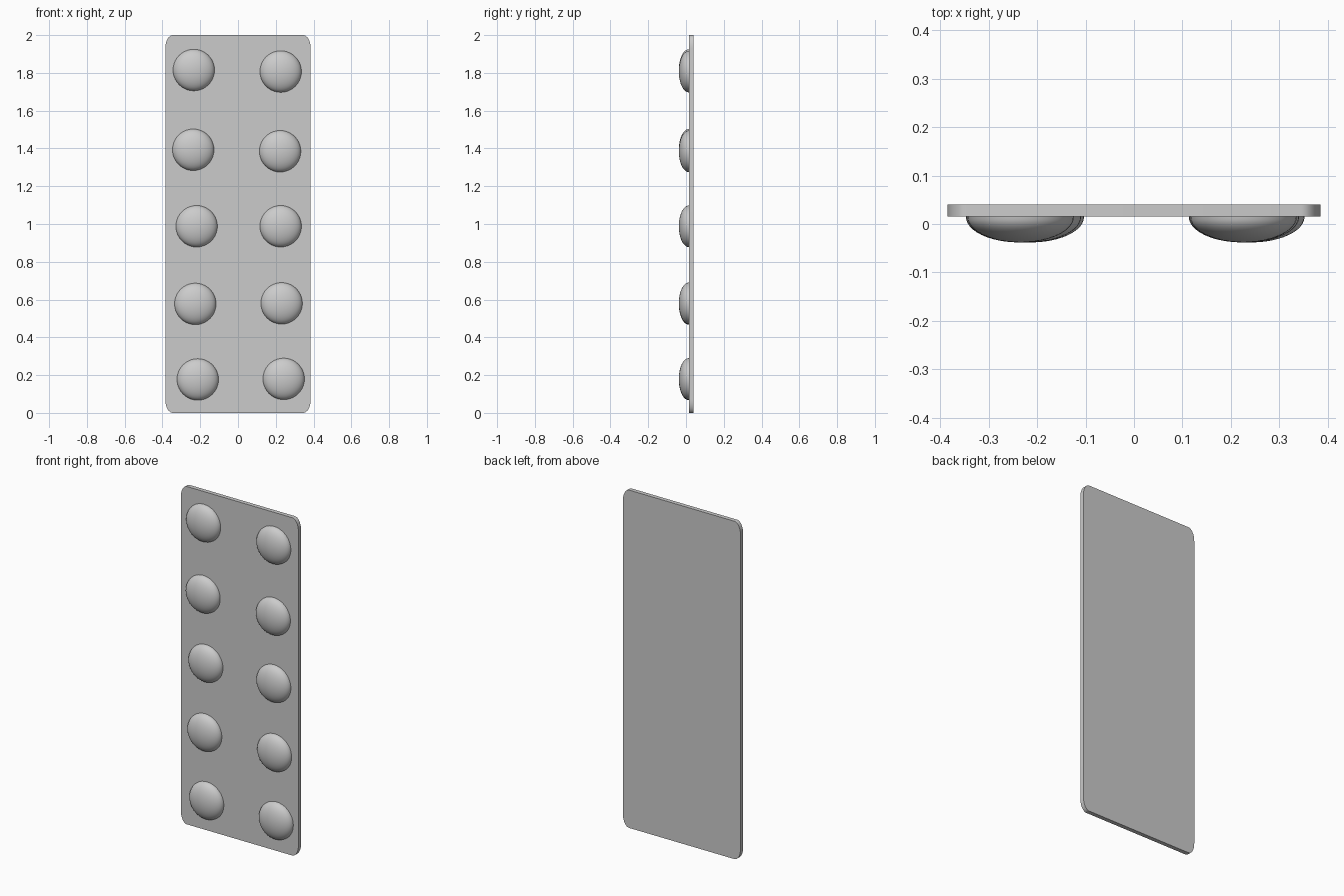
import bpy, bmesh, math

cube = bpy.data.objects.get("Cube")
if cube:
    bpy.data.objects.remove(cube, do_unlink=True)

grey = bpy.data.materials.new("light grey")
grey.use_nodes = True
grey.diffuse_color = (0.6, 0.6, 0.6, 1)
grey.node_tree.nodes["Principled BSDF"].inputs["Base Color"].default_value = (0.6, 0.6, 0.6, 1)

FRONT, BACK = 0.015, 0.04      # depth of the sheet
HALF_W, HEIGHT = 0.385, 2.0
CORNER_X, CORNER_Z = 0.04, 0.07
RADIUS, BULGE = 0.11, 0.053


def finish(bm, name):
    bmesh.ops.recalc_face_normals(bm, faces=bm.faces)
    mesh = bpy.data.meshes.new(name)
    bm.to_mesh(mesh)
    bm.free()
    mesh.materials.append(grey)
    obj = bpy.data.objects.new(name, mesh)
    bpy.context.collection.objects.link(obj)
    bpy.ops.object.select_all(action='DESELECT')
    obj.select_set(True)
    bpy.context.view_layer.objects.active = obj
    bpy.ops.object.shade_smooth_by_angle(angle=math.radians(35))
    return obj


# Backing sheet with elliptical corners
bm = bmesh.new()
outline = []
for quarter, (sx, sz) in enumerate([(1, 1), (-1, 1), (-1, -1), (1, -1)]):
    for step in range(9):
        a = (quarter + step / 8) * math.pi / 2
        x = sx * (HALF_W - CORNER_X) + CORNER_X * math.cos(a)
        z = HEIGHT / 2 + sz * (HEIGHT / 2 - CORNER_Z) + CORNER_Z * math.sin(a)
        outline.append(bm.verts.new((x, FRONT, z)))
sheet = bm.faces.new(outline)
extruded = bmesh.ops.extrude_face_region(bm, geom=[sheet], use_keep_orig=True)
bmesh.ops.translate(bm, vec=(0, BACK - FRONT, 0),
                    verts=[v for v in extruded["geom"] if isinstance(v, bmesh.types.BMVert)])
finish(bm, "backing_sheet")


# Flattened half-sphere blisters, slightly unevenly placed
def blister(name, x, z):
    bm = bmesh.new()
    bmesh.ops.create_uvsphere(bm, u_segments=40, v_segments=24, radius=1)
    bmesh.ops.delete(bm, geom=[v for v in bm.verts if v.co.z < -0.001], context='VERTS')
    for v in bm.verts:
        px, py, pz = v.co
        v.co = (RADIUS * px, -BULGE * pz, RADIUS * py)
    obj = finish(bm, name)
    obj.location = (x, FRONT, z)


right_column = [(-0.213, 0.177), (-0.226, 0.577), (-0.219, 0.988), (-0.237, 1.393), (-0.234, 1.815)]
left_column = [(0.242, 0.18), (0.231, 0.58), (0.226, 0.988), (0.223, 1.385), (0.226, 1.807)]
for side, column in (("right", right_column), ("left", left_column)):
    for row, (x, z) in enumerate(column, 1):
        blister(f"{side}_blister_{row}", x, z)
